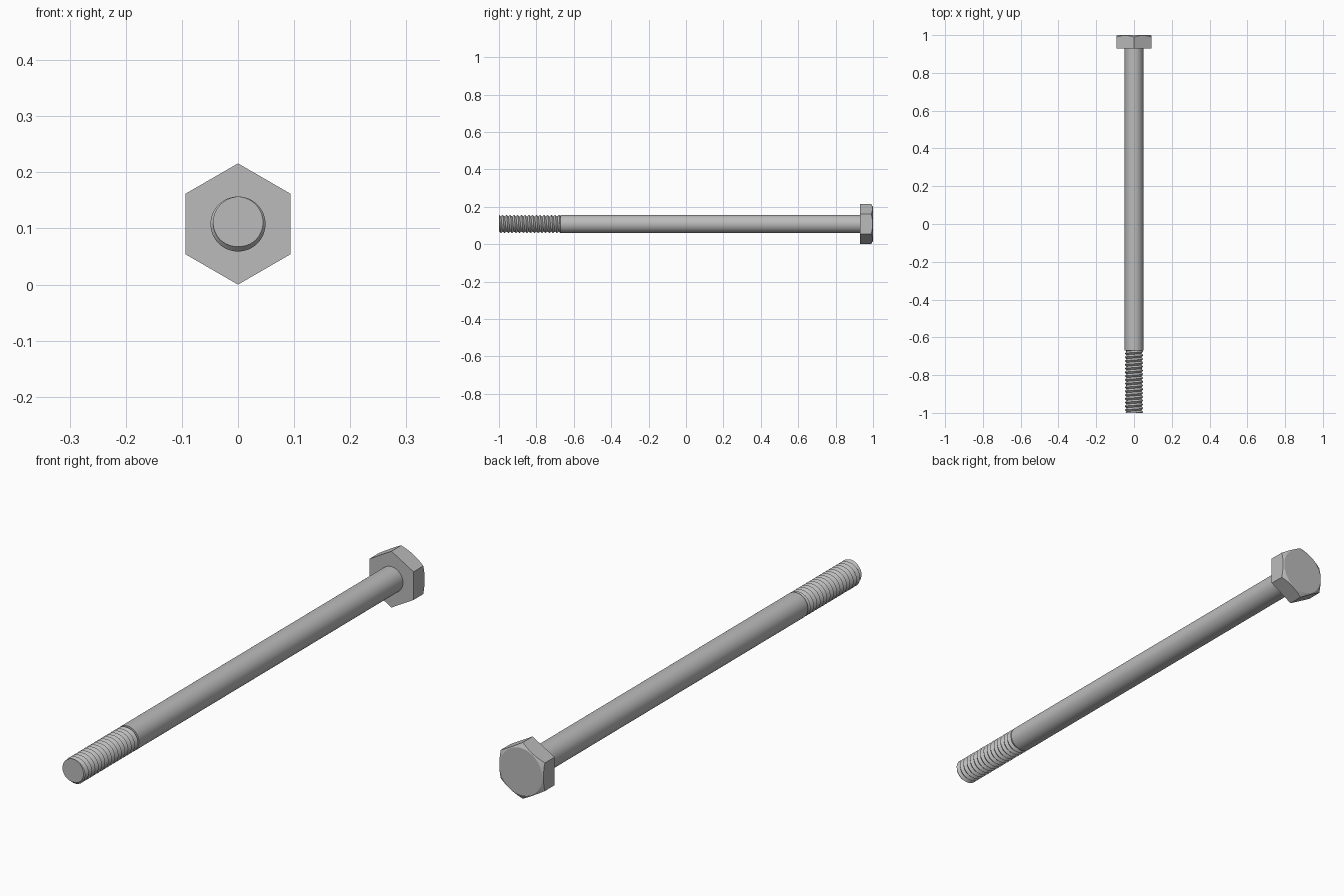
import bpy
import bmesh
from math import pi, sin, cos, radians

cube = bpy.data.objects.get("Cube")
if cube:
    bpy.data.objects.remove(cube)

steel = bpy.data.materials.new("steel_grey")
steel.use_nodes = True
colour = (0.5, 0.5, 0.5, 1)
steel.diffuse_color = colour
steel.node_tree.nodes["Principled BSDF"].inputs["Base Color"].default_value = colour

CORNER = 0.108               # hexagon corner radius, also the axis height
SHAFT = 0.049
ROOT = 0.040                 # thread root radius
PITCH = 0.02
TIP, THREAD_END, HEAD_START, HEAD_END = -1.0, -0.67, 0.93, 1.0
SIDES = 48


def point(radius, angle, y):
    """Point around the bolt axis, with the angle measured from straight up."""
    return (radius * sin(angle), y, CORNER + radius * cos(angle))


def lathe(name, rings, smooth_angle):
    """Skin a list of equal rings of points and cap both ends."""
    bm = bmesh.new()
    loops = [[bm.verts.new(p) for p in ring] for ring in rings]
    for a, b in zip(loops, loops[1:]):
        for i in range(len(a)):
            j = (i + 1) % len(a)
            bm.faces.new((a[i], a[j], b[j], b[i]))
    bm.faces.new(loops[0])
    bm.faces.new(loops[-1])
    finish(bm, name, smooth_angle)


def finish(bm, name, smooth_angle):
    bmesh.ops.remove_doubles(bm, verts=bm.verts, dist=1e-6)
    bmesh.ops.recalc_face_normals(bm, faces=bm.faces)
    mesh = bpy.data.meshes.new(name)
    bm.to_mesh(mesh)
    bm.free()
    mesh.materials.append(steel)
    obj = bpy.data.objects.new(name, mesh)
    bpy.context.collection.objects.link(obj)
    bpy.ops.object.select_all(action="DESELECT")
    obj.select_set(True)
    bpy.context.view_layer.objects.active = obj
    bpy.ops.object.shade_smooth_by_angle(angle=radians(smooth_angle))


angles = [2 * pi * i / SIDES for i in range(SIDES)]

# Plain shaft
lathe("shaft", [[point(SHAFT, a, y) for a in angles] for y in (THREAD_END, HEAD_START)], 30)

# Hexagonal head with a conical chamfer on its outer end
DISC, SLOPE = 0.09, 0.6


def hex_radius(angle):
    return CORNER * cos(pi / 6) / cos(angle % (pi / 3) - pi / 6)


lathe("hex_head", [
    [point(hex_radius(a), a, HEAD_START) for a in angles],
    [point(hex_radius(a), a, HEAD_END - SLOPE * (hex_radius(a) - DISC)) for a in angles],
    [point(DISC, a, HEAD_END) for a in angles],
], 20)


# Helical thread, with rows that follow its crest and root
def thread_point(row, i):
    turn = i / SIDES
    y = min(max(TIP + (row / 2 + turn) * PITCH, TIP), THREAD_END)
    phase = ((y - TIP) / PITCH - turn) % 1
    depth = 1 - abs(2 * phase - 1)
    return point(SHAFT - (SHAFT - ROOT) * depth, 2 * pi * turn, y)


bm = bmesh.new()
rows = range(-2, int(2 * (THREAD_END - TIP) / PITCH) + 2)
grid = [[bm.verts.new(thread_point(r, i)) for i in range(SIDES + 1)] for r in rows]
for a, b in zip(grid, grid[1:]):
    for i in range(SIDES):
        bm.faces.new((a[i], a[i + 1], b[i + 1], b[i]))
bmesh.ops.remove_doubles(bm, verts=bm.verts, dist=1e-6)

# Close the thread's flat ends
flat = [f for f in bm.faces if f.calc_area() < 1e-10
        or max(v.co.y for v in f.verts) - min(v.co.y for v in f.verts) < 1e-6]
bmesh.ops.delete(bm, geom=flat, context="FACES")
bmesh.ops.holes_fill(bm, edges=[e for e in bm.edges if e.is_boundary], sides=0)
finish(bm, "thread", 30)
